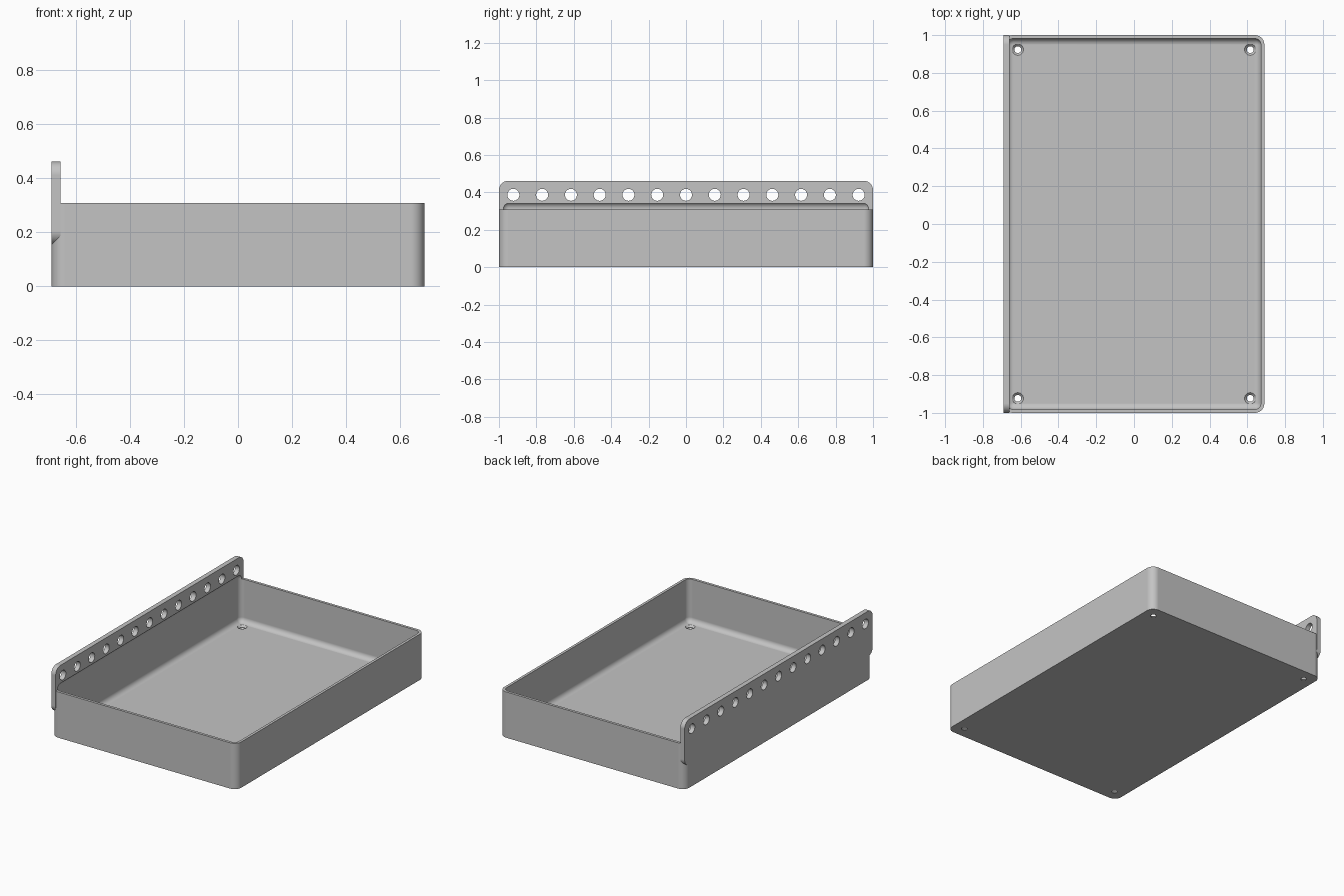
import bpy, bmesh, math
from mathutils import Matrix, Vector

if "Cube" in bpy.data.objects:
    bpy.data.objects.remove(bpy.data.objects["Cube"], do_unlink=True)

# Overall sizes
HX, HY, HEIGHT = 0.69, 1.0, 0.308
WALL, CORNER = 0.018, 0.05
PLATE_T, PLATE_LOW, PLATE_TOP = 0.032, 0.155, 0.462
HOLES = 13

grey = bpy.data.materials.new("plain grey")
grey.use_nodes = True
colour = (0.55, 0.55, 0.55, 1)
grey.diffuse_color = colour
grey.node_tree.nodes["Principled BSDF"].inputs["Base Color"].default_value = colour


def finish(name, bm):
    bmesh.ops.recalc_face_normals(bm, faces=bm.faces)
    mesh = bpy.data.meshes.new(name)
    bm.to_mesh(mesh)
    bm.free()
    mesh.materials.append(grey)
    obj = bpy.data.objects.new(name, mesh)
    bpy.context.collection.objects.link(obj)
    return obj


def box(name, low, high, radius, along=None):
    """Box with rounded edges: those parallel to one axis, or all of them."""
    low, high = Vector(low), Vector(high)
    bm = bmesh.new()
    bmesh.ops.create_cube(bm, size=1, matrix=Matrix.Translation((low + high) / 2)
                          @ Matrix.Diagonal((high - low).to_4d()))
    edges = [e for e in bm.edges if along is None
             or abs((e.verts[0].co - e.verts[1].co).normalized()[along]) > 0.9]
    bmesh.ops.bevel(bm, geom=edges, offset=radius, segments=10, profile=0.5,
                    affect='EDGES')
    return finish(name, bm)


def cones(name, centres, r1, r2, depth, turn=Matrix()):
    bm = bmesh.new()
    for c in centres:
        bmesh.ops.create_cone(bm, cap_ends=True, segments=32, radius1=r1, radius2=r2,
                              depth=depth, matrix=Matrix.Translation(c) @ turn)
    return finish(name, bm)


def combine(target, other, operation):
    mod = target.modifiers.new(operation.title(), 'BOOLEAN')
    mod.object, mod.operation, mod.solver = other, operation, 'EXACT'
    bpy.context.view_layer.objects.active = target
    bpy.ops.object.modifier_apply(modifier=mod.name)
    bpy.data.objects.remove(other, do_unlink=True)


# Tray body with the upright mounting plate on one long side
tray = box("tray", (-HX, -HY, 0), (HX, HY, HEIGHT), CORNER, along=2)
plate = box("mounting_plate", (-HX, -HY, PLATE_LOW), (-HX + PLATE_T, HY, PLATE_TOP),
            CORNER, along=0)
combine(tray, plate, 'UNION')

# Rounded cavity, which also bites slightly into the plate above the rim
cavity = box("cavity_cutter", (-HX + WALL, -HY + WALL, WALL),
             (HX - WALL, HY - WALL, 0.348), 0.034)
combine(tray, cavity, 'DIFFERENCE')

# Row of holes through the plate
row = [(-HX, -0.923 + 1.846 * i / (HOLES - 1), 0.387) for i in range(HOLES)]
combine(tray, cones("row_cutter", row, 0.032, 0.032, 0.2,
                    Matrix.Rotation(math.pi / 2, 4, 'Y')), 'DIFFERENCE')

# Countersunk screw holes in the floor corners
spots = [(sx * 0.615, sy * 0.923) for sx in (-1, 1) for sy in (-1, 1)]
combine(tray, cones("screw_cutter", [(x, y, 0) for x, y in spots],
                    0.018, 0.018, 0.1), 'DIFFERENCE')
combine(tray, cones("countersink_cutter", [(x, y, 0.017) for x, y in spots],
                    0.016, 0.042, 0.026), 'DIFFERENCE')

# Smooth fillets, crisp edges
bpy.ops.object.select_all(action='DESELECT')
tray.select_set(True)
bpy.context.view_layer.objects.active = tray
bpy.ops.object.shade_smooth_by_angle(angle=math.radians(30))
weighted = tray.modifiers.new("Weighted Normal", 'WEIGHTED_NORMAL')
weighted.keep_sharp = True
